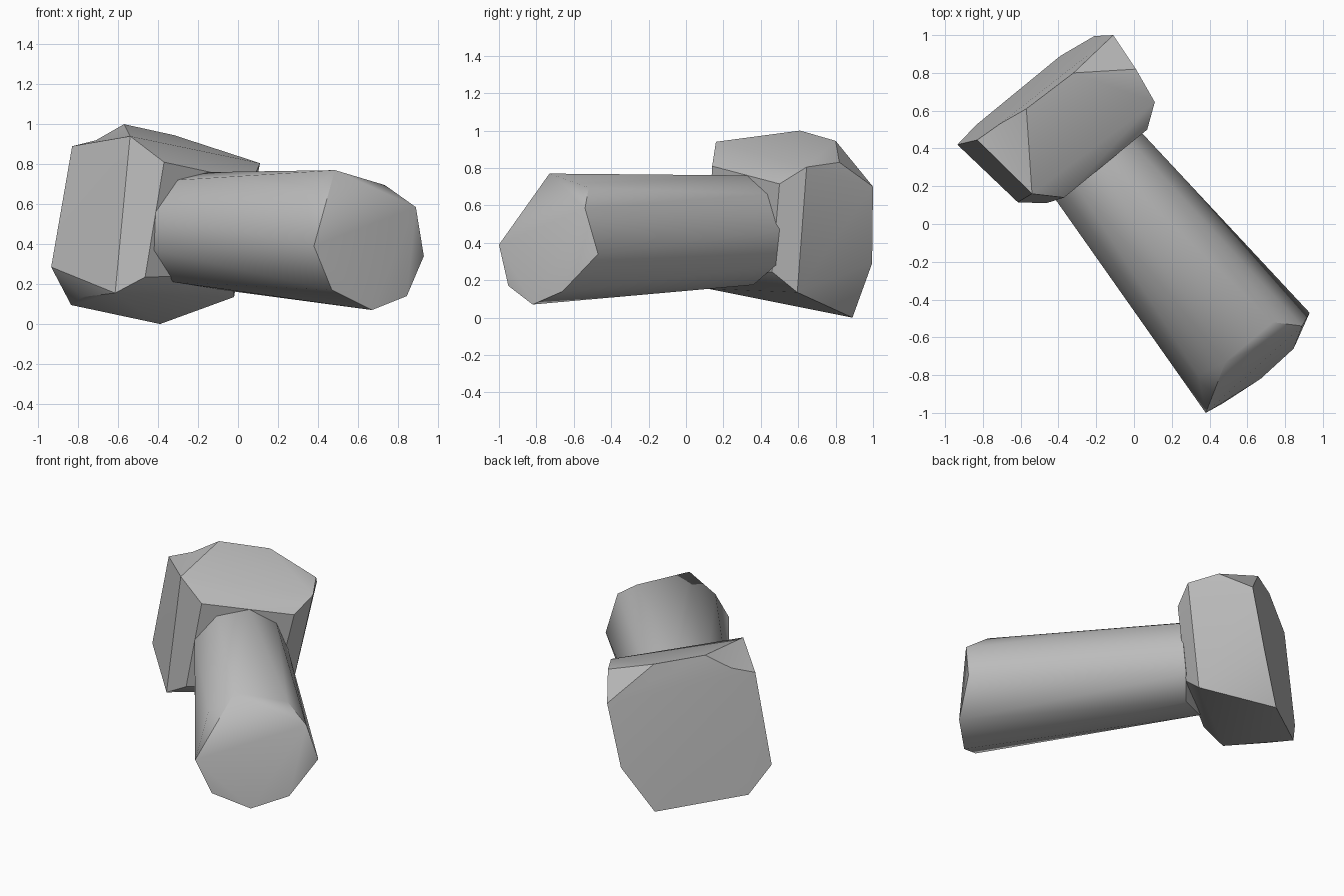
import bpy
import bmesh
import math
from mathutils import Vector

default_cube = bpy.data.objects.get("Cube")
if default_cube:
    bpy.data.objects.remove(default_cube, do_unlink=True)


def make_material(name, colour):
    material = bpy.data.materials.new(name)
    material.use_nodes = True
    material.diffuse_color = colour
    material.node_tree.nodes["Principled BSDF"].inputs["Base Color"].default_value = colour
    return material


def hull_mesh(points):
    """Faceted solid wrapped around the given corner points."""
    bm = bmesh.new()
    verts = [bm.verts.new(point) for point in points]
    result = bmesh.ops.convex_hull(bm, input=verts)
    unused = {g for g in result["geom_interior"] + result["geom_unused"]
              if isinstance(g, bmesh.types.BMVert)}
    bmesh.ops.delete(bm, geom=list(unused), context="VERTS")
    return bm


def dent_edge(bm, start, end, target):
    """Pull the middle of one edge inwards to make a chipped corner."""
    def nearest(point):
        return min(bm.verts, key=lambda v: (v.co - Vector(point)).length)

    edge = bm.edges.get((nearest(start), nearest(end)))
    if edge:
        bmesh.ops.subdivide_edges(bm, edges=[edge], cuts=1)
        middle = (Vector(start) + Vector(end)) / 2
        nearest(middle).co = target
        bmesh.ops.triangulate(bm, faces=bm.faces[:])


def finish(bm, name, material, smooth_angle):
    bmesh.ops.recalc_face_normals(bm, faces=bm.faces[:])
    mesh = bpy.data.meshes.new(name)
    bm.to_mesh(mesh)
    bm.free()
    mesh.materials.append(material)
    obj = bpy.data.objects.new(name, mesh)
    bpy.context.collection.objects.link(obj)
    bpy.ops.object.select_all(action="DESELECT")
    obj.select_set(True)
    bpy.context.view_layer.objects.active = obj
    bpy.ops.object.shade_smooth_by_angle(angle=math.radians(smooth_angle))
    return obj


steel = make_material("grey steel", (0.5, 0.5, 0.5, 1))

# Bolt head: rough chamfered block
top_peak = (-.57, .61, 1)
side_corner = (-.83, .445, .89)
front_rim = [(-.54, .16, .94), (-.37, .14, .81), (.07, .5, .715),
             (-.03, .46, .245), (-.465, .11, .235), (-.615, .115, .155)]
middle_rim = [(.11, .645, .805), (.01, .82, .83), (-.02, .595, .135),
              (-.78, .35, .135), side_corner]
back_rim = [top_peak, (-.32, .8, .945), (-.11, 1, .7), (-.21, .995, .29),
            (-.31, .93, .13), (-.39, .89, 0), (-.835, .525, .095),
            (-.935, .42, .285)]
head = hull_mesh(front_rim + middle_rim + back_rim)
dent_edge(head, side_corner, top_peak, (-.71, .53, .92))
finish(head, "bolt_head", steel, 30)

# Shaft: nine-sided bar with a roughly cut end, sunk slightly into the head
cut_end = [(.34, -.8, .63), (.485, -.73, .77), (.735, -.52, .695),
           (.89, -.54, .585), (.93, -.47, .34), (.845, -.66, .14),
           (.67, -.82, .07), (.47, -.95, .17), (.38, -1, .39)]
head_end = [(-.3, .2, .72), (-.14, .32, .76), (-.02, .435, .66),
            (.04, .48, .47), (0, .46, .28), (-.1, .34, .175),
            (-.31, .22, .21), (-.415, .13, .37), (-.415, .13, .56)]
sink = Vector((-.015, .02, 0))
shaft = hull_mesh(cut_end + [Vector(point) + sink for point in head_end])
finish(shaft, "bolt_shaft", steel, 45)
